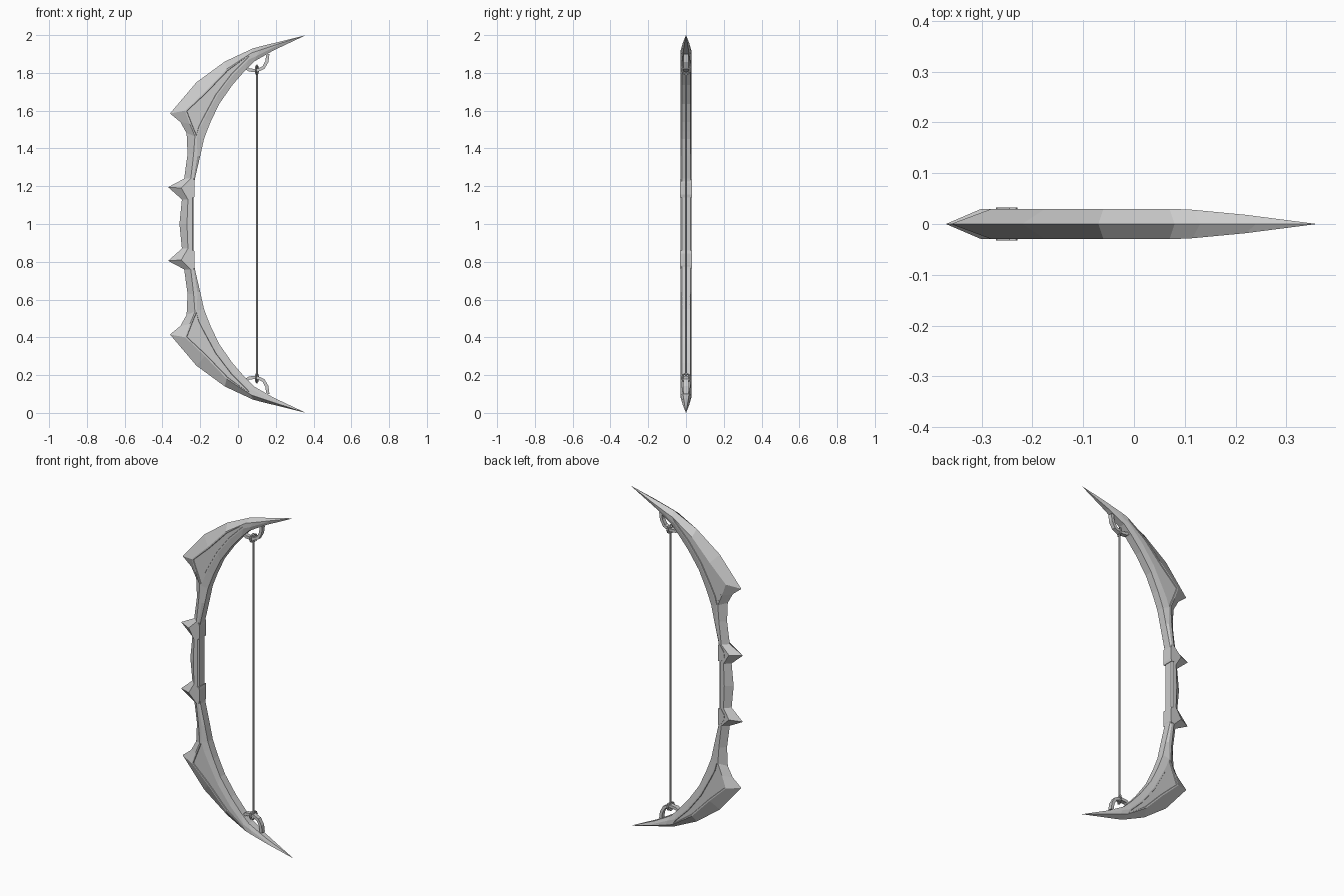
import bpy, bmesh, math
from mathutils import Vector

if "Cube" in bpy.data.objects:
    bpy.data.objects.remove(bpy.data.objects["Cube"])

grey = bpy.data.materials.new("grey metal")
grey.diffuse_color = (0.6, 0.6, 0.6, 1)
grey.use_nodes = True
grey.node_tree.nodes["Principled BSDF"].inputs["Base Color"].default_value = grey.diffuse_color


def finish(name, bm, mirror=True):
    """Turn a bmesh into an object, mirrored about the middle height z = 1."""
    me = bpy.data.meshes.new(name)
    bm.to_mesh(me)
    bm.free()
    me.materials.append(grey)
    ob = bpy.data.objects.new(name, me)
    bpy.context.collection.objects.link(ob)
    ob.location.z = 1
    if mirror:
        mod = ob.modifiers.new("mirror", 'MIRROR')
        mod.use_axis = (False, False, True)
    return ob


# Bow body, middle to tip. Each station: front ridge, shoulder, inner shoulder,
# back edge as (x, z above middle), then half thickness.
stations = [
    ((-.31, 0), (-.27, 0), (-.242, 0), (-.235, 0), .03),
    ((-.297, .13), (-.265, .13), (-.242, .13), (-.235, .13), .03),
    ((-.37, .195), (-.30, .19), (-.242, .19), (-.235, .19), .03),
    ((-.285, .24), (-.25, .24), (-.235, .24), (-.228, .24), .03),
    ((-.267, .37), (-.235, .37), (-.215, .36), (-.20, .36), .03),
    ((-.272, .48), (-.228, .465), (-.217, .46), (-.18, .45), .03),
    ((-.305, .54), (-.255, .53), (-.20, .51), (-.165, .49), .03),
    ((-.36, .585), (-.28, .60), (-.175, .56), (-.145, .54), .03),
    ((-.22, .75), (-.175, .70), (-.11, .68), (-.10, .635), .03),
    ((-.07, .86), (-.06, .82), (-.03, .785), (-.03, .735), .03),
    ((.08, .93), (.07, .905), (.055, .87), (.035, .81), .03),
    ((.13, .943), (.115, .92), (.10, .89), (.085, .86), .028),
    ((.24, .97), (.22, .955), (.20, .94), (.19, .92), .018),
]
bm = bmesh.new()
rings = []
for r, s, i, b, w in stations:
    pts = [(r, 0), (s, -w), (i, -w), (b, -w * .75), (b, w * .75), (i, w), (s, w)]
    rings.append([bm.verts.new((p[0], y, p[1])) for p, y in pts])
panels = {-1: [], 1: []}
for k, (lo, hi) in enumerate(zip(rings, rings[1:])):
    for j in range(7):
        n = (j + 1) % 7
        f = bm.faces.new((lo[j], lo[n], hi[n], hi[j]))
        if 5 <= k <= 9 and j in (1, 5):
            panels[-1 if j == 1 else 1].append(f)
tip = bm.verts.new((.36, 0, 1.0))
for j in range(7):
    bm.faces.new((rings[-1][j], rings[-1][(j + 1) % 7], tip))
bmesh.ops.recalc_face_normals(bm, faces=bm.faces)
# Sunken panels on both sides of the limb
for faces in panels.values():
    bmesh.ops.inset_region(bm, faces=faces, thickness=.008, depth=0)
    bmesh.ops.inset_region(bm, faces=faces, thickness=.002, depth=-.004)
finish("bow_body", bm)

# Grip clasps: tapered blocks wrapped round the back of the handle
bm = bmesh.new()
outline = [(-.268, .20), (-.245, .235), (-.232, .235), (-.229, .22),
           (-.229, .155), (-.232, .14), (-.25, .14), (-.272, .17)]
face = bm.faces.new([bm.verts.new((x, -.032, z)) for x, z in outline])
ext = bmesh.ops.extrude_face_region(bm, geom=[face])
bmesh.ops.translate(bm, vec=(0, .064, 0),
                    verts=[v for v in ext["geom"] if isinstance(v, bmesh.types.BMVert)])
bmesh.ops.recalc_face_normals(bm, faces=bm.faces)
finish("grip_clasp", bm)


def sweep(name, path, rx, ry, sides, closed=False):
    """Sweep a flat-sided ring along a path lying in the xz plane."""
    bm = bmesh.new()
    path = [Vector((x, 0, z)) for x, z in path]
    loops = []
    for k, p in enumerate(path):
        if closed:
            t = path[(k + 1) % len(path)] - path[k - 1]
        else:
            t = path[min(k + 1, len(path) - 1)] - path[max(k - 1, 0)]
        side = Vector((t.z, 0, -t.x)).normalized()
        loops.append([])
        for a in range(sides):
            ang = 2 * math.pi * (a + .5) / sides
            q = p + side * rx * math.cos(ang) + Vector((0, ry * math.sin(ang), 0))
            loops[-1].append(bm.verts.new(q))
    pairs = list(zip(loops, loops[1:])) + ([(loops[-1], loops[0])] if closed else [])
    for lo, hi in pairs:
        for a in range(sides):
            n = (a + 1) % sides
            bm.faces.new((lo[a], lo[n], hi[n], hi[a]))
    if not closed:
        bm.faces.new(loops[0])
        bm.faces.new(loops[-1])
    bmesh.ops.recalc_face_normals(bm, faces=bm.faces)
    return finish(name, bm)


# Bracket holding the string under each tip
sweep("string_bracket", [(.03, .835), (.06, .815), (.10, .812), (.135, .828),
                         (.153, .86), (.158, .90)], .012, .017, 4)

# String, and the loop that ties it to the bracket
sweep("string", [(.10, 0), (.10, .83)], .006, .006, 8)
ring = [(.10 + .016 * math.cos(a * math.pi / 4), .815 + .024 * math.sin(a * math.pi / 4))
        for a in range(8)]
loop = sweep("string_loop", ring, .005, .005, 6, closed=True)
for v in loop.data.vertices:  # turn the loop across the bracket
    dx = v.co.x - .10
    v.co.x, v.co.y = .10 - v.co.y + dx * .4, dx * 1.3
